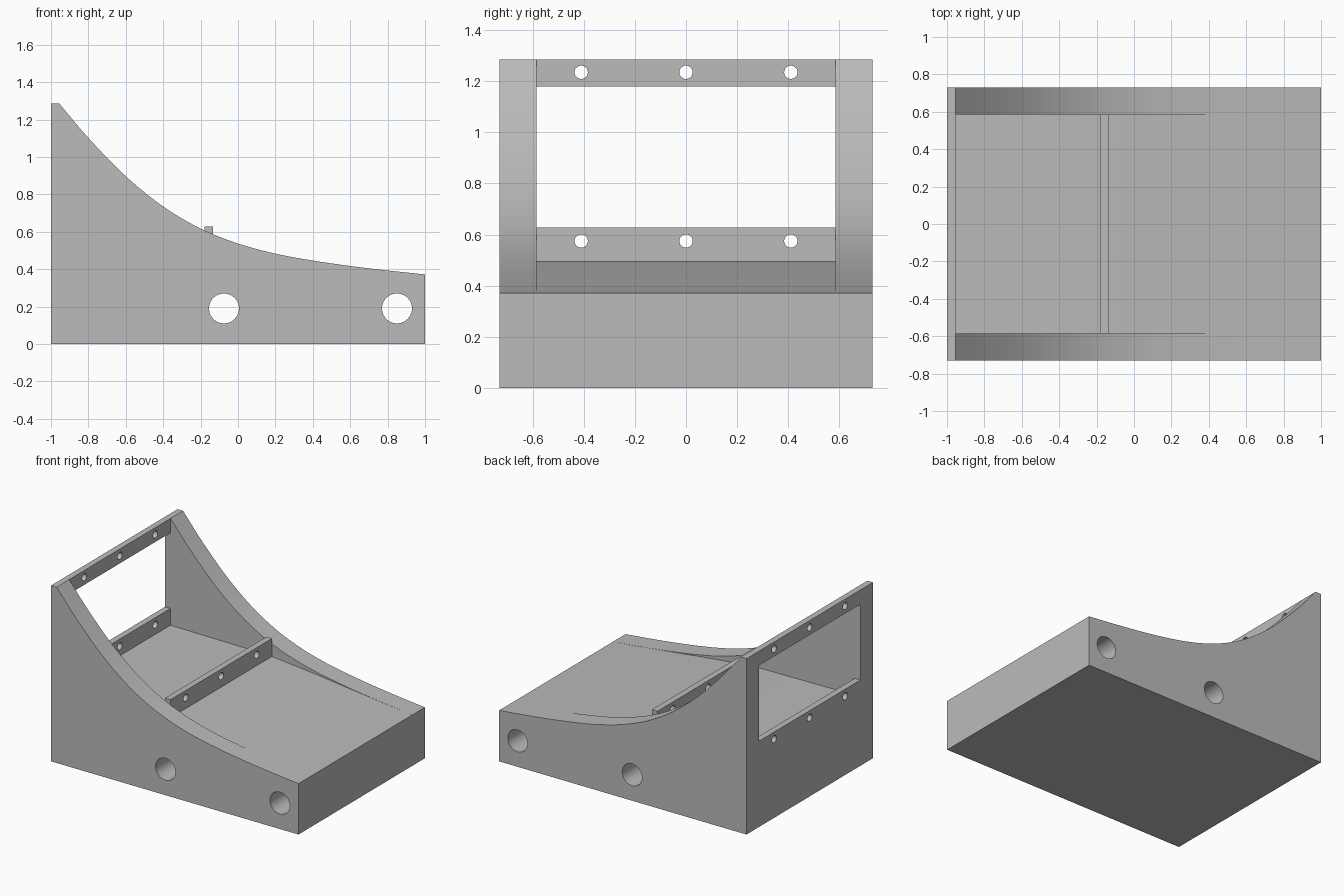
import bpy
import bmesh
from math import pi
from mathutils import Vector, Matrix

cube = bpy.data.objects.get("Cube")
if cube:
    bpy.data.objects.remove(cube, do_unlink=True)

# One flat grey for the whole stand
GREY = (0.5, 0.5, 0.5, 1)
grey = bpy.data.materials.new("plain grey")
grey.use_nodes = True
grey.diffuse_color = GREY
grey.node_tree.nodes["Principled BSDF"].inputs["Base Color"].default_value = GREY

INNER, OUTER = 0.585, 0.73      # inner and outer side of the walls in y
THICK = 0.045                   # rail thickness


def add_object(name, bm):
    mesh = bpy.data.meshes.new(name)
    bmesh.ops.recalc_face_normals(bm, faces=bm.faces)
    bm.to_mesh(mesh)
    bm.free()
    mesh.materials.append(grey)
    obj = bpy.data.objects.new(name, mesh)
    bpy.context.collection.objects.link(obj)
    return obj


def extrude_profile(name, profile, y0, y1):
    """Solid from an x-z outline, running from y0 to y1."""
    bm = bmesh.new()
    face = bm.faces.new([bm.verts.new((x, y0, z)) for x, z in profile])
    ext = bmesh.ops.extrude_face_region(bm, geom=[face])
    moved = [v for v in ext["geom"] if isinstance(v, bmesh.types.BMVert)]
    bmesh.ops.translate(bm, verts=moved, vec=(0, y1 - y0, 0))
    return add_object(name, bm)


def rail(name, x, z0, z1):
    outline = [(x, z0), (x + THICK, z0), (x + THICK, z1), (x, z1)]
    return extrude_profile(name, outline, -INNER, INNER)


def drill(obj, centres, radius, axis):
    """Cut round holes through the object along the given axis."""
    bm = bmesh.new()
    turn = Matrix.Rotation(pi / 2, 4, "Y" if axis == "X" else "X")
    for c in centres:
        bmesh.ops.create_cone(bm, cap_ends=True, segments=40, radius1=radius,
                              radius2=radius, depth=4,
                              matrix=Matrix.Translation(c) @ turn)
    cutter = add_object("hole_cutter", bm)
    cutter.hide_render = True
    mod = obj.modifiers.new("holes", "BOOLEAN")
    mod.operation, mod.solver, mod.object = "DIFFERENCE", "EXACT", cutter
    bpy.context.view_layer.objects.active = obj
    bpy.ops.object.modifier_apply(modifier=mod.name)
    bpy.data.objects.remove(cutter, do_unlink=True)


def smooth_curve(points, steps=5):
    """Catmull-Rom curve through the points."""
    p = [Vector(q) for q in points]
    p = [2 * p[0] - p[1]] + p + [2 * p[-1] - p[-2]]
    out = []
    for a, b, c, d in zip(p, p[1:], p[2:], p[3:]):
        for i in range(steps):
            t = i / steps
            out.append(b + (c - a) * t / 2 + (2 * a - 5 * b + 4 * c - d) * t**2 / 2
                       + (3 * b - a - 3 * c + d) * t**3 / 2)
    return out + [p[-2]]


# Side walls with the swept upper edge
sweep = smooth_curve([(-0.955, 1.285), (-0.8, 1.102), (-0.6, 0.897), (-0.4, 0.735),
                      (-0.2, 0.617), (0, 0.537), (0.2, 0.483), (0.4, 0.446),
                      (0.6, 0.417), (0.8, 0.393), (1, 0.372)])
wall_outline = [(1, 0), (-1, 0), (-1, 1.285)] + sweep
walls = [extrude_profile("right_wall", wall_outline, -OUTER, -INNER),
         extrude_profile("left_wall", wall_outline, INNER, OUTER)]

# Solid base with a shallow sloping floor between the walls
floor = smooth_curve([(-0.15, 0.497), (0.2, 0.462), (0.5, 0.427), (0.8, 0.392), (1, 0.372)])
base = extrude_profile("base", [(1, 0), (-1, 0), (-1, 0.505)] + floor, -INNER, INNER)

# Large cross holes through walls and base
for part in walls + [base]:
    drill(part, [Vector((x, 0, 0.19)) for x in (-0.075, 0.85)], 0.08, "Y")

# Three cross rails, each with a row of small holes
rails = []
for name, x, z0, z1, hole_z in (("top_rail", -1, 1.18, 1.285, 1.235),
                                ("back_rail", -1, 0.505, 0.627, 0.575),
                                ("middle_rail", -0.18, 0.45, 0.627, 0.575)):
    obj = rail(name, x, z0, z1)
    drill(obj, [Vector((x, y, hole_z)) for y in (-0.41, 0, 0.41)], 0.026, "X")
    rails.append(obj)

# Smooth curved surfaces, keep corners sharp
bpy.ops.object.select_all(action="DESELECT")
for obj in walls + [base] + rails:
    obj.select_set(True)
bpy.context.view_layer.objects.active = base
bpy.ops.object.shade_smooth_by_angle(angle=pi / 6)
